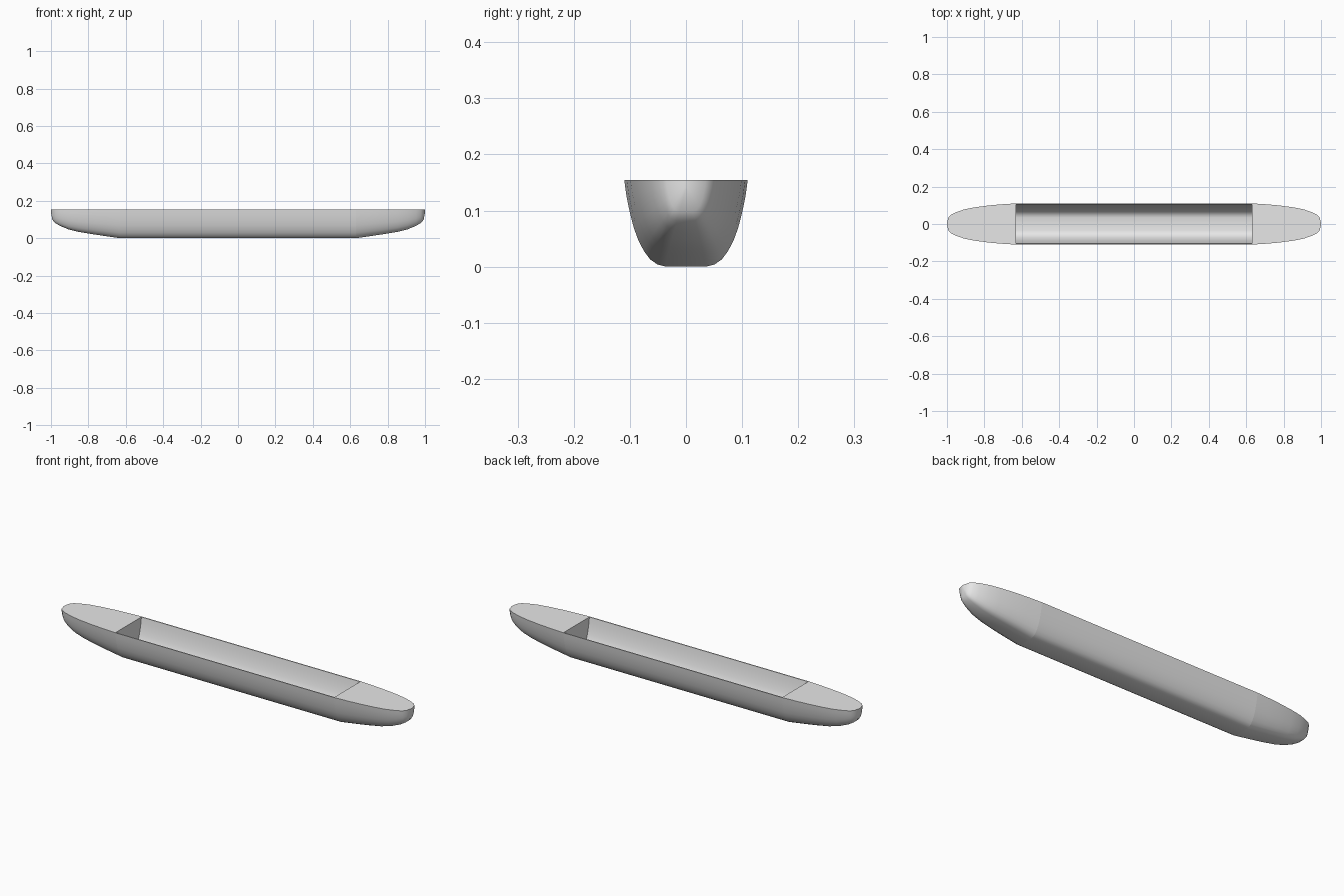
import bpy
import bmesh
import math

cube = bpy.data.objects.get("Cube")
if cube:
    bpy.data.objects.remove(cube, do_unlink=True)

TOP = 0.154      # deck height
HOLD = 0.63      # half length of the open middle
WALL = 0.005     # side thickness

grey = bpy.data.materials.new("plain grey")
grey.use_nodes = True
colour = (0.8, 0.8, 0.8, 1)
grey.diffuse_color = colour
grey.node_tree.nodes["Principled BSDF"].inputs["Base Color"].default_value = colour

# Half cross-section from gunwale to keel, then mirrored
half = [(0.11, TOP), (0.106, 0.125), (0.1, 0.096), (0.093, 0.069), (0.085, 0.047),
        (0.075, 0.028), (0.064, 0.013), (0.051, 0.004), (0.036, 0)]
section = half + [(-y, z) for y, z in reversed(half)]


def scaled(width, depth):
    return [(y * width, TOP - depth * (TOP - z)) for y, z in section]


def loft(name, rings, caps, angle):
    """Join closed rings, given as (x, [(y, z)...]), into one skin."""
    bm = bmesh.new()
    rows = [[bm.verts.new((x, y, z)) for y, z in ring] for x, ring in rings]
    count = len(rows[0])
    for a, b in zip(rows, rows[1:]):
        for i in range(count):
            j = (i + 1) % count
            bm.faces.new((a[i], a[j], b[j], b[i]))
    if caps:
        bm.faces.new(rows[0])
        bm.faces.new(rows[-1])
    bmesh.ops.recalc_face_normals(bm, faces=bm.faces)
    mesh = bpy.data.meshes.new(name)
    bm.to_mesh(mesh)
    bm.free()
    mesh.materials.append(grey)
    obj = bpy.data.objects.new(name, mesh)
    bpy.context.collection.objects.link(obj)
    bpy.ops.object.select_all(action='DESELECT')
    obj.select_set(True)
    bpy.context.view_layer.objects.active = obj
    bpy.ops.object.shade_smooth_by_angle(angle=math.radians(angle))
    return obj


# Open middle hull: outer skin, rims and inner skin
inner = [(y * (1 - WALL / 0.11), WALL + z * (TOP - WALL) / TOP) for y, z in section]
trough = section + inner[::-1]
loft("middle_hull", [(-HOLD, trough), (HOLD, trough)], False, 40)

# Decked ends, tapering to a blunt tip: (position, width, depth)
taper = [(0, 1, 1), (0.2, 0.96, 0.93), (0.4, 0.9, 0.86), (0.6, 0.81, 0.78),
         (0.75, 0.71, 0.69), (0.87, 0.57, 0.57), (0.94, 0.45, 0.47),
         (0.98, 0.32, 0.36), (1, 0.03, 0.1)]
for name, side in (("left_end", 1), ("right_end", -1)):
    rings = [(side * (HOLD + t * (1 - HOLD)), scaled(w, d)) for t, w, d in taper]
    loft(name, rings, True, 55)
